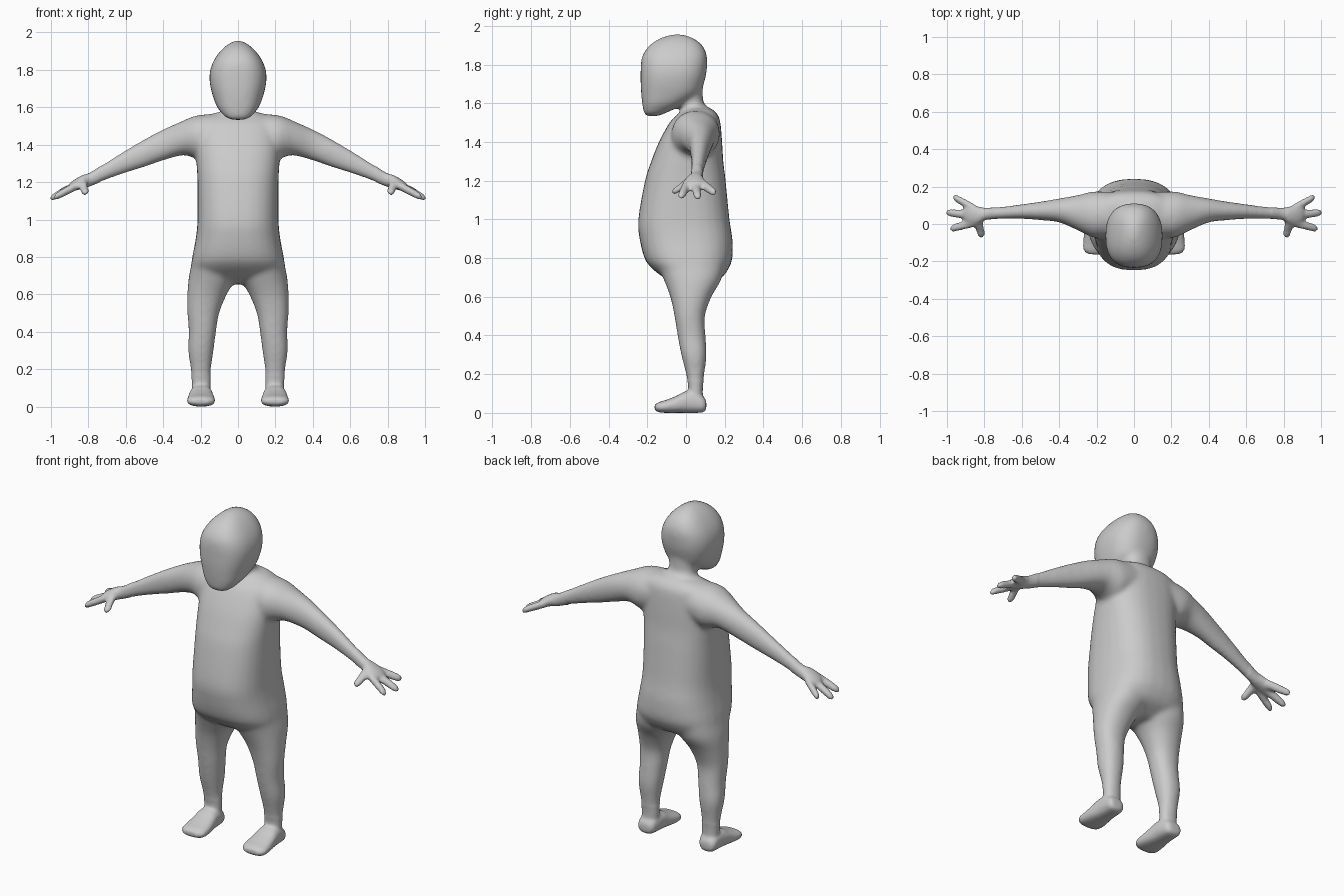
import bpy, bmesh, math

SIDES = 28
bm = bmesh.new()


def catmull(a, b, c, d, t):
    return 0.5 * (2 * b + (c - a) * t + (2 * a - 5 * b + 4 * c - d) * t * t
                  + (3 * b - a - 3 * c + d) * t ** 3)


def loft(axis, stations, power=2.3, flip=1, steps=5):
    """Skin smooth superellipse rings; station = (position, min a, max a, min b, max b)."""
    n = len(stations)
    dense = []
    for i in range(n - 1):
        quad = [stations[min(max(i + k, 0), n - 1)] for k in (-1, 0, 1, 2)]
        for s in range(steps):
            dense.append([catmull(*v, s / steps) for v in zip(*quad)])
    dense.append(stations[-1])
    rings = []
    for p, a0, a1, b0, b1 in dense:
        ring = []
        for k in range(SIDES):
            ang = 2 * math.pi * k / SIDES
            c, s = math.cos(ang), math.sin(ang)
            co = [(a0 + a1) / 2 + (a1 - a0) / 2 * math.copysign(abs(c) ** (2 / power), c),
                  (b0 + b1) / 2 + (b1 - b0) / 2 * math.copysign(abs(s) ** (2 / power), s)]
            co.insert(axis, p)
            ring.append(bm.verts.new((co[0] * flip, co[1], co[2])))
        rings.append(ring)
    for r, q in zip(rings, rings[1:]):
        for k in range(SIDES):
            j = (k + 1) % SIDES
            bm.faces.new((r[k], r[j], q[j], q[k]))
    bm.faces.new(rings[0])
    bm.faces.new(rings[-1])


def upright(rows, power):
    """Symmetric part from rows of (z, half width, front y, back y)."""
    loft(2, [(z, -w, w, f, b) for z, w, f, b in rows], power)


# torso with belly and seat
upright([(0.655, .12, -.03, .10), (0.70, .235, -.115, .185), (0.75, .25, -.18, .223),
         (0.80, .245, -.215, .24), (0.90, .226, -.24, .24), (1.00, .217, -.247, .225),
         (1.20, .217, -.212, .205), (1.30, .222, -.18, .193), (1.40, .225, -.14, .187),
         (1.50, .215, -.085, .178), (1.54, .195, -.045, .165), (1.572, .12, 0, .135)], 2.5)
# neck
upright([(1.48, .12, -.02, .15), (1.56, .095, -.03, .135), (1.60, .08, -.03, .092),
         (1.66, .08, -.04, .088), (1.72, .08, -.05, .08)], 2.1)
# head, chin forward
upright([(1.532, .03, -.205, -.15), (1.545, .065, -.217, -.115), (1.57, .09, -.222, -.06),
         (1.60, .112, -.227, 0), (1.65, .132, -.232, .07), (1.70, .146, -.235, .092),
         (1.75, .153, -.235, .105), (1.80, .149, -.234, .11), (1.85, .13, -.224, .108),
         (1.90, .095, -.188, .084), (1.935, .056, -.135, .04), (1.957, .015, -.07, -.02)], 2.5)

for side in (1, -1):
    # leg
    loft(2, [(.82, .03, .235, -.17, .20), (.70, .008, .262, -.12, .187),
             (.60, .06, .271, -.082, .132), (.50, .10, .271, -.06, .098),
             (.40, .117, .264, -.044, .101), (.30, .13, .267, -.025, .107),
             (.20, .144, .253, 0, .095), (.12, .146, .247, .012, .087),
             (.04, .15, .245, 0, .09)], 2.2, side)
    # foot
    loft(1, [(.105, .17, .235, .02, .06), (.09, .15, .25, .003, .085), (.05, .14, .255, 0, .11),
             (0, .135, .26, 0, .112), (-.05, .128, .267, 0, .088), (-.10, .122, .272, 0, .068),
             (-.14, .128, .27, .003, .056), (-.162, .155, .245, .014, .042)], 2.5, side)
    # arm and palm
    loft(0, [(.10, -.06, .17, 1.36, 1.565), (.20, -.075, .175, 1.32, 1.56),
             (.25, -.06, .168, 1.335, 1.548), (.30, -.035, .155, 1.343, 1.526),
             (.40, .008, .137, 1.315, 1.482), (.50, .02, .12, 1.28, 1.43),
             (.60, .027, .106, 1.248, 1.372), (.70, .026, .093, 1.213, 1.31),
             (.79, .022, .087, 1.177, 1.252), (.83, 0, .093, 1.165, 1.238),
             (.875, -.006, .1, 1.153, 1.213), (.905, .012, .088, 1.15, 1.19)], 2.1, side)
    # fingers
    for y0, x1, y1, z1 in ((.08, .968, .146, 1.137), (.045, 1.004, .062, 1.113),
                           (.01, .982, -.026, 1.118)):
        row = []
        for t, r in ((0, .024), (.5, .023), (.85, .020), (.96, .015), (1, .007)):
            x, y, z = .85 + (x1 - .85) * t, y0 + (y1 - y0) * t, 1.188 + (z1 - 1.188) * t
            row.append((x, y - r, y + r, z - r, z + r))
        loft(0, row, 2, side)
    # thumb
    loft(1, [(.04, .81, .865, 1.175, 1.22), (0, .805, .857, 1.163, 1.21),
             (-.04, .799, .842, 1.137, 1.178), (-.062, .80, .836, 1.129, 1.162),
             (-.073, .811, .827, 1.134, 1.15)], 2, side)

bmesh.ops.recalc_face_normals(bm, faces=bm.faces)
mesh = bpy.data.meshes.new("figure_parts")
bm.to_mesh(mesh)
bm.free()
body = bpy.data.objects.new("figure_body", mesh)
bpy.context.collection.objects.link(body)

# fuse the parts into one skin
fuse = body.modifiers.new("fuse", 'REMESH')
fuse.mode = 'VOXEL'
fuse.voxel_size = 0.01
skin = bpy.data.meshes.new_from_object(
    body.evaluated_get(bpy.context.evaluated_depsgraph_get()))
body.modifiers.clear()
body.data = skin

# blend the joins, strongly on the body and lightly on hands and feet
blend = body.vertex_groups.new(name="blend")
blend.add([v.index for v in skin.vertices if abs(v.co.x) < .74 and v.co.z > .17], 1, 'REPLACE')
for group, count in (("", 3), ("blend", 22)):
    smooth = body.modifiers.new("smooth", 'SMOOTH')
    smooth.factor = 0.5
    smooth.iterations = count
    smooth.vertex_group = group
for p in skin.polygons:
    p.use_smooth = True
